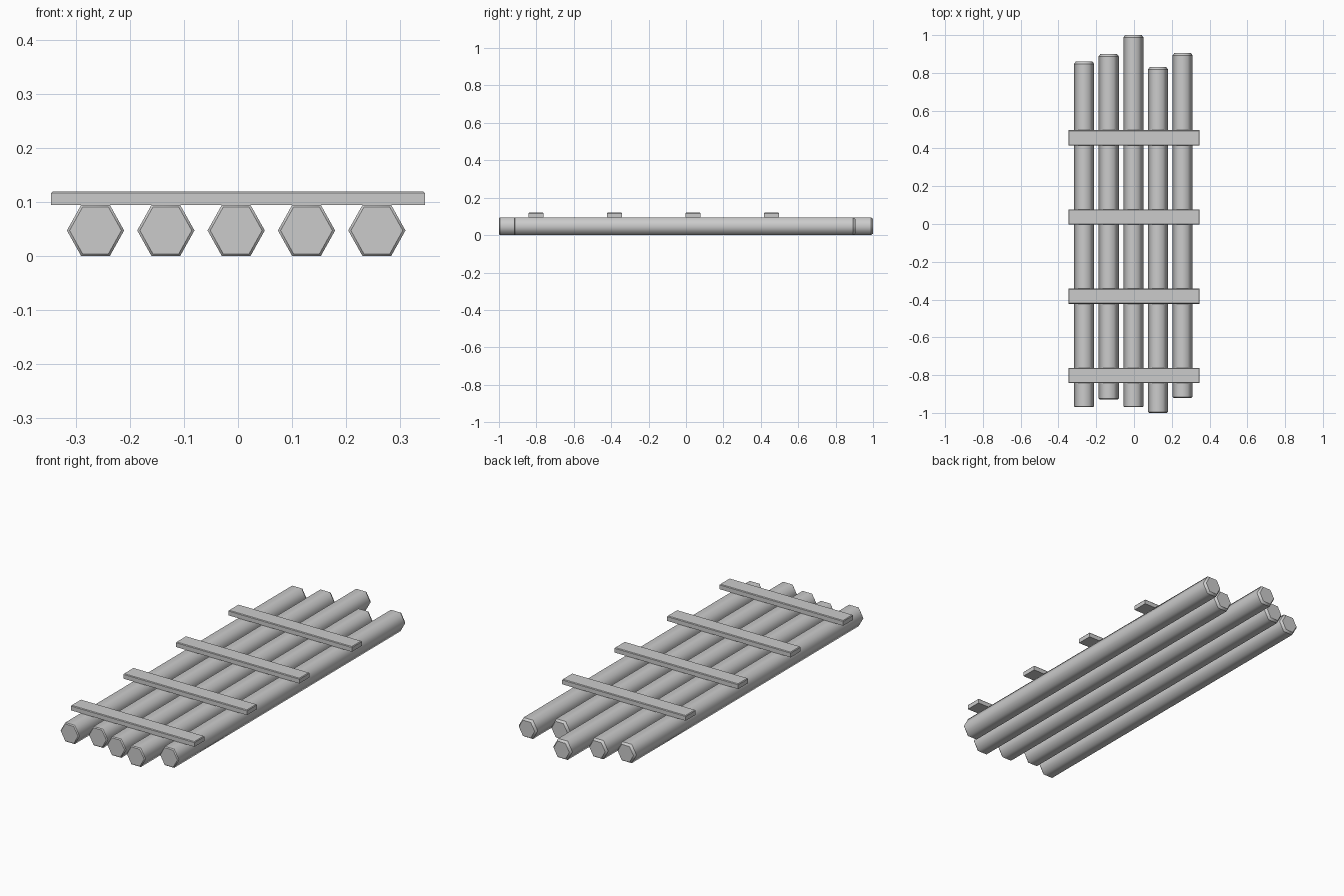
import bpy, bmesh
from math import cos, sin, pi

if "Cube" in bpy.data.objects:
    bpy.data.objects.remove(bpy.data.objects["Cube"])

RX, RZ = 0.053, 0.0548  # hexagon radii, giving a log 0.095 tall
LOG_Z = 0.0475


def add_object(name, bm):
    bmesh.ops.recalc_face_normals(bm, faces=bm.faces[:])
    mesh = bpy.data.meshes.new(name)
    bm.to_mesh(mesh)
    bm.free()
    obj = bpy.data.objects.new(name, mesh)
    bpy.context.collection.objects.link(obj)
    return obj


def make_log(name, x, y0, y1):
    # Rings along the log: (y, amount the radius shrinks)
    stations = [(y0, 0.005), (y0 + 0.005, 0.0), (y1 - 0.012, 0.0), (y1, 0.009)]
    bm = bmesh.new()
    rings = []
    for y, inset in stations:
        rings.append([bm.verts.new((x + (RX - inset) * cos(i * pi / 3), y,
                                    LOG_Z + (RZ - inset) * sin(i * pi / 3)))
                      for i in range(6)])
    for a, b in zip(rings, rings[1:]):
        for i in range(6):
            j = (i + 1) % 6
            bm.faces.new((a[i], a[j], b[j], b[i])).smooth = True
    bm.faces.new(rings[0])
    bm.faces.new(rings[-1])
    # Keep the chamfer rings crisp while the bark shades round
    for ring in rings:
        for i in range(6):
            bm.edges.get((ring[i], ring[(i + 1) % 6])).smooth = False
    add_object(name, bm)


def make_plank(name, y):
    # Flat board with a small chamfer around its top
    bm = bmesh.new()
    rings = []
    for z, inset in [(0.095, 0), (0.1165, 0), (0.12, 0.003)]:
        hx, hy = 0.346 - inset, 0.04 - inset
        rings.append([bm.verts.new((sx * hx, y + sy * hy, z))
                      for sx, sy in ((-1, -1), (1, -1), (1, 1), (-1, 1))])
    for a, b in zip(rings, rings[1:]):
        for i in range(4):
            j = (i + 1) % 4
            bm.faces.new((a[i], a[j], b[j], b[i]))
    bm.faces.new(rings[0])
    bm.faces.new(rings[-1])
    add_object(name, bm)


# Five logs of uneven length
log_ends = [(-0.97, 0.86), (-0.93, 0.90), (-0.97, 1.0), (-1.0, 0.83), (-0.92, 0.905)]
for n, (y0, y1) in enumerate(log_ends):
    make_log(f"log_{n + 1}", -0.264 + 0.1303 * n, y0, y1)

# Four cross planks
for n in range(4):
    make_plank(f"cross_plank_{n + 1}", -0.802 + 0.4195 * n)
